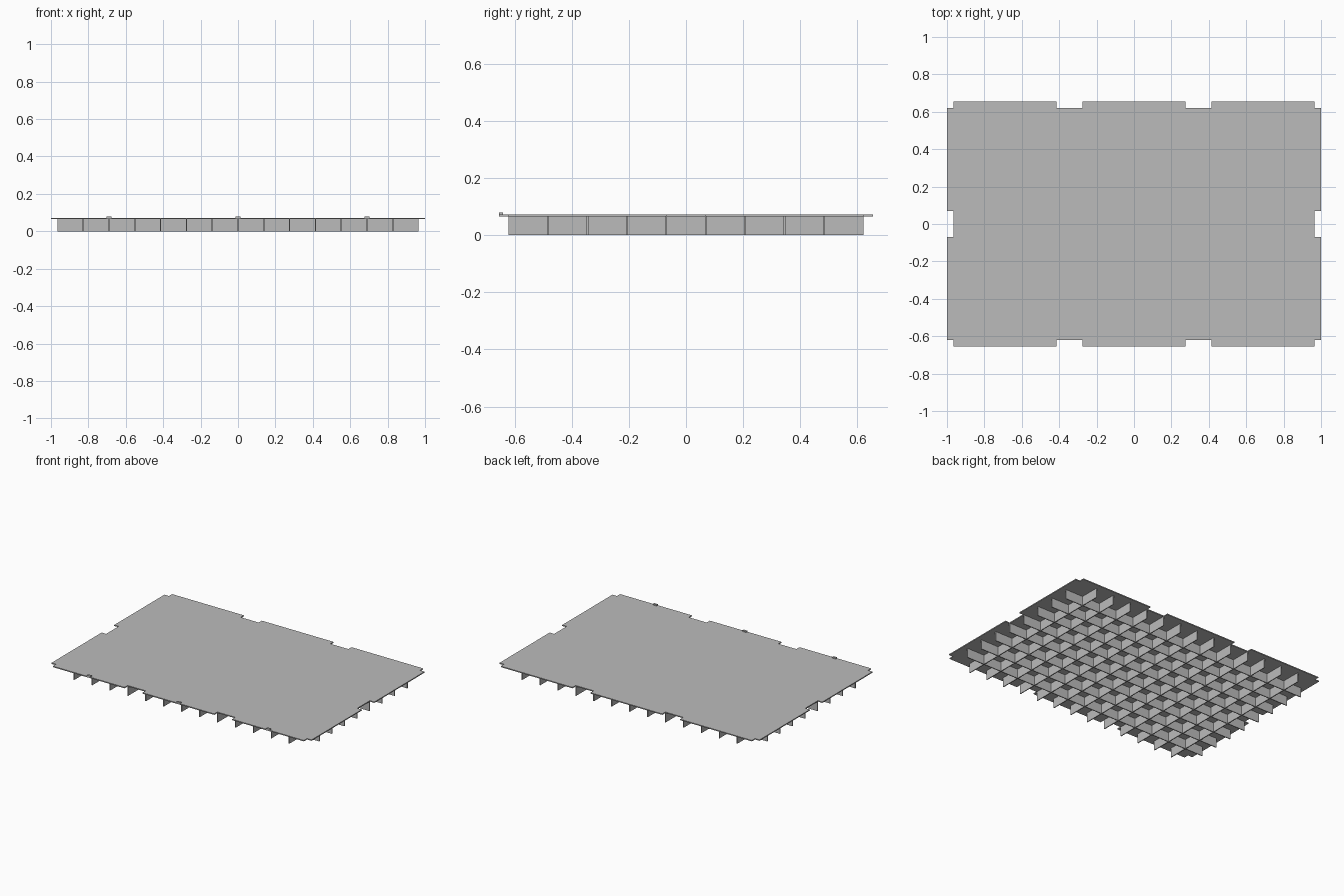
import bpy, bmesh

if "Cube" in bpy.data.objects:
    bpy.data.objects.remove(bpy.data.objects["Cube"])

PITCH = 0.1379                 # rib grid spacing
NX, NY = 14, 9                 # grid cells each way
CX, CY = NX * PITCH / 2, NY * PITCH / 2   # core half sizes (0.965 x 0.62)
HX, HY = 1.0, 0.655            # half sizes including edge tongues
Z0, Z1 = 0.065, 0.072          # plate bottom and top
RIB = 0.006

grey = bpy.data.materials.new("plain grey")
grey.diffuse_color = (0.5, 0.5, 0.5, 1)
grey.use_nodes = True
grey.node_tree.nodes["Principled BSDF"].inputs["Base Color"].default_value = grey.diffuse_color


def finish(bm, name):
    bmesh.ops.recalc_face_normals(bm, faces=bm.faces)
    me = bpy.data.meshes.new(name)
    bm.to_mesh(me)
    bm.free()
    me.materials.append(grey)
    ob = bpy.data.objects.new(name, me)
    bpy.context.collection.objects.link(ob)
    return ob


def add_box(bm, lo, hi):
    vs = bmesh.ops.create_cube(bm, size=1)["verts"]
    for v in vs:
        for i in range(3):
            v.co[i] = lo[i] if v.co[i] < 0 else hi[i]


# Deck: flat plate with notched corners and edges
a, b, n = 2 * PITCH, 3 * PITCH, PITCH / 2
front = [(-CX, -HY), (-b, -HY), (-b, -CY), (-a, -CY), (-a, -HY),
         (a, -HY), (a, -CY), (b, -CY), (b, -HY), (CX, -HY)]
right = [(CX, -CY), (HX, -CY), (HX, -n), (CX, -n),
         (CX, n), (HX, n), (HX, CY), (CX, CY)]
half = front + right
outline = half + [(-x, -y) for x, y in half]
bm = bmesh.new()
face = bm.faces.new([bm.verts.new((x, y, Z0)) for x, y in outline])
ext = bmesh.ops.extrude_face_region(bm, geom=[face], use_keep_orig=True)
for v in ext["geom"]:
    if isinstance(v, bmesh.types.BMVert):
        v.co.z = Z1
finish(bm, "deck_plate")

# Ribs running front to back
bm = bmesh.new()
for i in range(1, NX):
    x = -CX + i * PITCH
    add_box(bm, (x - RIB / 2, -CY, 0), (x + RIB / 2, CY, Z0))
finish(bm, "cross_ribs")

# Ribs running left to right
bm = bmesh.new()
for j in range(1, NY):
    y = -CY + j * PITCH
    add_box(bm, (-CX, y - RIB / 2, 0), (CX, y + RIB / 2, Z0))
finish(bm, "long_ribs")

# Small locating bumps on the front edge tongues
bm = bmesh.new()
for x in (-5 * PITCH, 0, 5 * PITCH):
    add_box(bm, (x - 0.014, -HY, Z1 - 0.001), (x + 0.014, -HY + 0.014, 0.08))
finish(bm, "edge_bumps")
